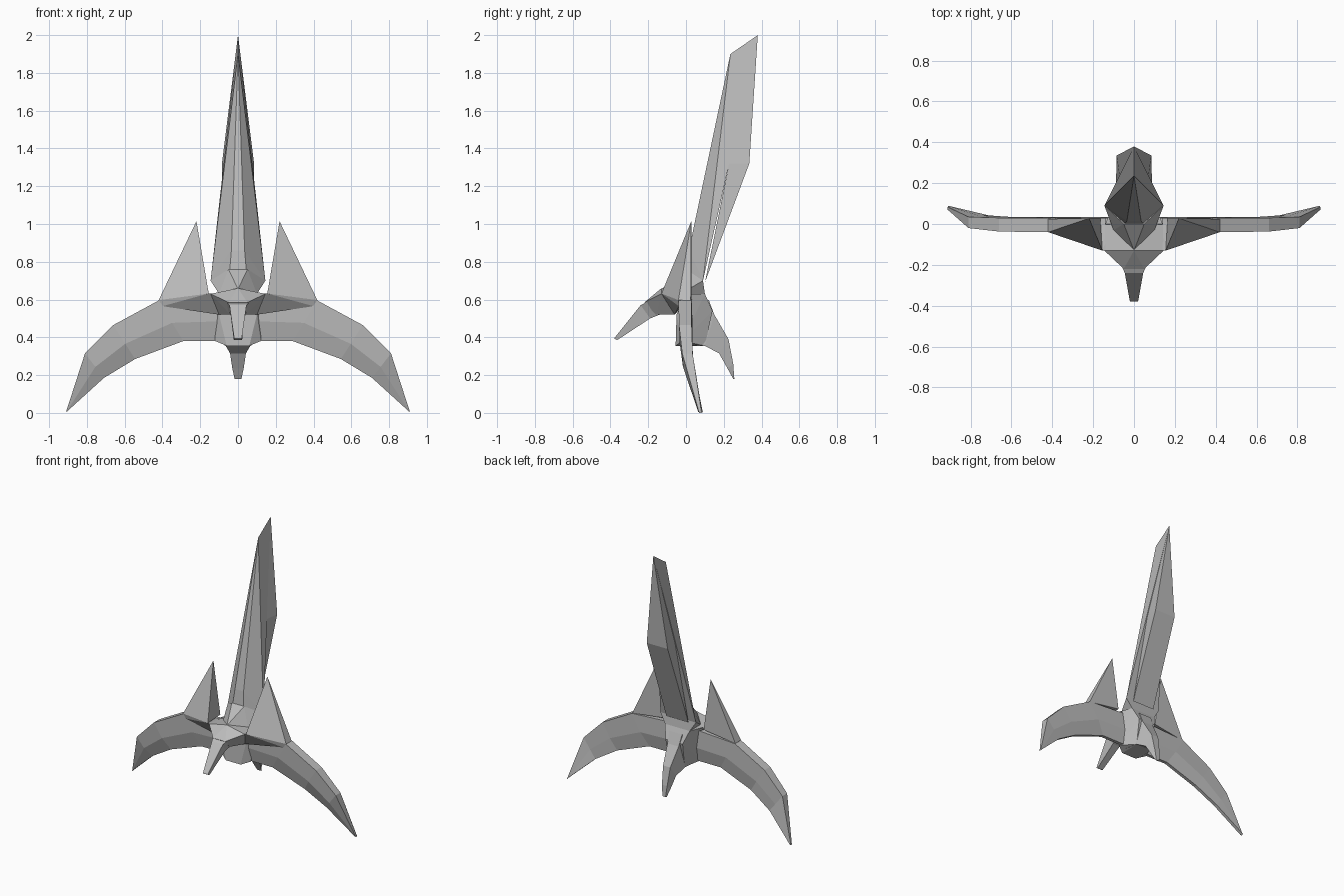
import bpy
import bmesh
from mathutils import Vector

default = bpy.data.objects.get("Cube")
if default:
    bpy.data.objects.remove(default, do_unlink=True)

# One plain grey for the whole model
grey = bpy.data.materials.new("stone_grey")
grey.use_nodes = True
colour = (0.5, 0.5, 0.5, 1.0)
grey.diffuse_color = colour
grey.node_tree.nodes["Principled BSDF"].inputs["Base Color"].default_value = colour


def finish(name, bm, mirrored=False):
    """Turn a bmesh into a flat shaded object, optionally mirrored across x."""
    bmesh.ops.recalc_face_normals(bm, faces=bm.faces)
    mesh = bpy.data.meshes.new(name)
    bm.to_mesh(mesh)
    bm.free()
    mesh.materials.append(grey)
    obj = bpy.data.objects.new(name, mesh)
    bpy.context.collection.objects.link(obj)
    if mirrored:
        obj.modifiers.new("Mirror", "MIRROR").use_clip = True
    return obj


def both_sides(points):
    """Add the mirror image of every point that is off the centre line."""
    return points + [(-x, y, z) for x, y, z in points if x]


def faceted(name, points, mirrored=False):
    """Faceted solid wrapped around a few corner points."""
    bm = bmesh.new()
    corners = [bm.verts.new(p) for p in points]
    result = bmesh.ops.convex_hull(bm, input=corners)
    spare = {v for v in result["geom_interior"] + result["geom_unused"]
             if isinstance(v, bmesh.types.BMVert) and v.is_valid}
    bmesh.ops.delete(bm, geom=list(spare), context="VERTS")
    bmesh.ops.dissolve_limit(bm, angle_limit=0.01, verts=bm.verts, edges=bm.edges)
    return finish(name, bm, mirrored)


def loft(name, sections, mirrored=False):
    """Skin a list of equal rings and close both ends."""
    bm = bmesh.new()
    rings = [[bm.verts.new(p) for p in ring] for ring in sections]
    count = len(rings[0])
    for lower, upper in zip(rings, rings[1:]):
        for i in range(count):
            j = (i + 1) % count
            bm.faces.new((lower[i], lower[j], upper[j], upper[i]))
    bm.faces.new(rings[0])
    bm.faces.new(rings[-1])
    bmesh.ops.remove_doubles(bm, verts=bm.verts, dist=0.0005)
    return finish(name, bm, mirrored)


# Tall blade: narrow front strip, wide shoulders, slanted tip
blade_tip = (0, 0.38, 2)
faceted("blade", both_sides([
    blade_tip, (0, 0.235, 1.9), (0.035, 0.015, 0.86),
    (0.145, 0.09, 0.7), (0.045, 0.0, 0.74)]))

# Flared rear of the blade
faceted("blade_back", both_sides([
    blade_tip, (0.07, 0.228, 1.32), (0.085, 0.335, 1.32), (0.09, 0.1, 0.69)]))

# Neck that joins the blade to the body
faceted("blade_root", both_sides([
    (0.145, 0.09, 0.7), (0.05, 0.0, 0.76), (0.1, 0.1, 0.63),
    (0.1, -0.03, 0.63), (0, -0.13, 0.655)]))

# Head plate and beak
faceted("head", both_sides([
    (0.145, -0.13, 0.63), (0, -0.13, 0.66), (0.05, -0.22, 0.585),
    (0.1, -0.06, 0.52), (0.04, -0.16, 0.52), (0.14, 0.03, 0.62)]))


def beak_ring(y, top, bottom, half_top, half_bottom, lean):
    return [(half_top, y, top), (-half_top, y, top),
            (-half_bottom, y + lean, bottom), (half_bottom, y + lean, bottom)]


loft("beak", [
    beak_ring(-0.14, 0.62, 0.52, 0.09, 0.04, 0),
    beak_ring(-0.24, 0.57, 0.5, 0.045, 0.03, 0.05),
    beak_ring(-0.38, 0.395, 0.385, 0.02, 0.022, 0.015)])

# Torso tapering down to a small keel
faceted("torso", both_sides([
    (0.14, 0.0, 0.63), (0.1, 0.1, 0.63), (0.07, 0.14, 0.54), (0.1, -0.05, 0.52),
    (0.12, -0.02, 0.38), (0.06, -0.055, 0.355), (0.06, 0.1, 0.355)]))

# Tail curving back and down
def tail_ring(front, back, half):
    return [(half, *front), (half * 0.7, *back), (-half * 0.7, *back), (-half, *front)]


loft("tail", [
    tail_ring((0.0, 0.36), (0.12, 0.6), 0.075),
    tail_ring((0.1, 0.355), (0.15, 0.52), 0.065),
    tail_ring((0.175, 0.315), (0.225, 0.39), 0.042),
    tail_ring((0.22, 0.235), (0.25, 0.26), 0.03),
    tail_ring((0.25, 0.18), (0.256, 0.18), 0.018)])


# Wings: six sided sections along a drooping arc
def wing_ring(top, bottom, front, back, low):
    a = Vector((top[0], 0, top[1]))
    b = Vector((bottom[0], 0, bottom[1]))
    middle = a.lerp(b, 0.55)
    profile = [(a, front), (a, back), (middle, back + 0.004),
               (b, low + 0.012), (b, low - 0.012), (middle, front + 0.004)]
    return [(p.x, y, p.z) for p, y in profile]


loft("wing", [
    wing_ring((0.0, 0.62), (0.0, 0.38), -0.04, 0.03, 0.0),
    wing_ring((0.42, 0.595), (0.29, 0.38), -0.04, 0.03, 0.0),
    wing_ring((0.66, 0.465), (0.545, 0.285), -0.037, 0.03, 0.01),
    wing_ring((0.81, 0.315), (0.71, 0.185), -0.02, 0.035, 0.03),
    wing_ring((0.912, 0.0), (0.908, 0.005), 0.07, 0.082, 0.077)], mirrored=True)

# Upright spikes on the wing shoulders
inner, outer = (0.155, -0.13, 0.632), (0.42, -0.04, 0.597)
faceted("shoulder_spike", [
    inner, outer, (0.22, 0.028, 1.015),
    (0.42, 0.025, 0.595), (0.165, 0.03, 0.63)], mirrored=True)

# Wedges under the spikes
faceted("shoulder_wedge", [
    inner, outer, (0.13, -0.13, 0.63), (0.1, -0.06, 0.52),
    (0.4, -0.038, 0.565), (0.1, 0.0, 0.62), (0.42, 0.0, 0.595)], mirrored=True)
